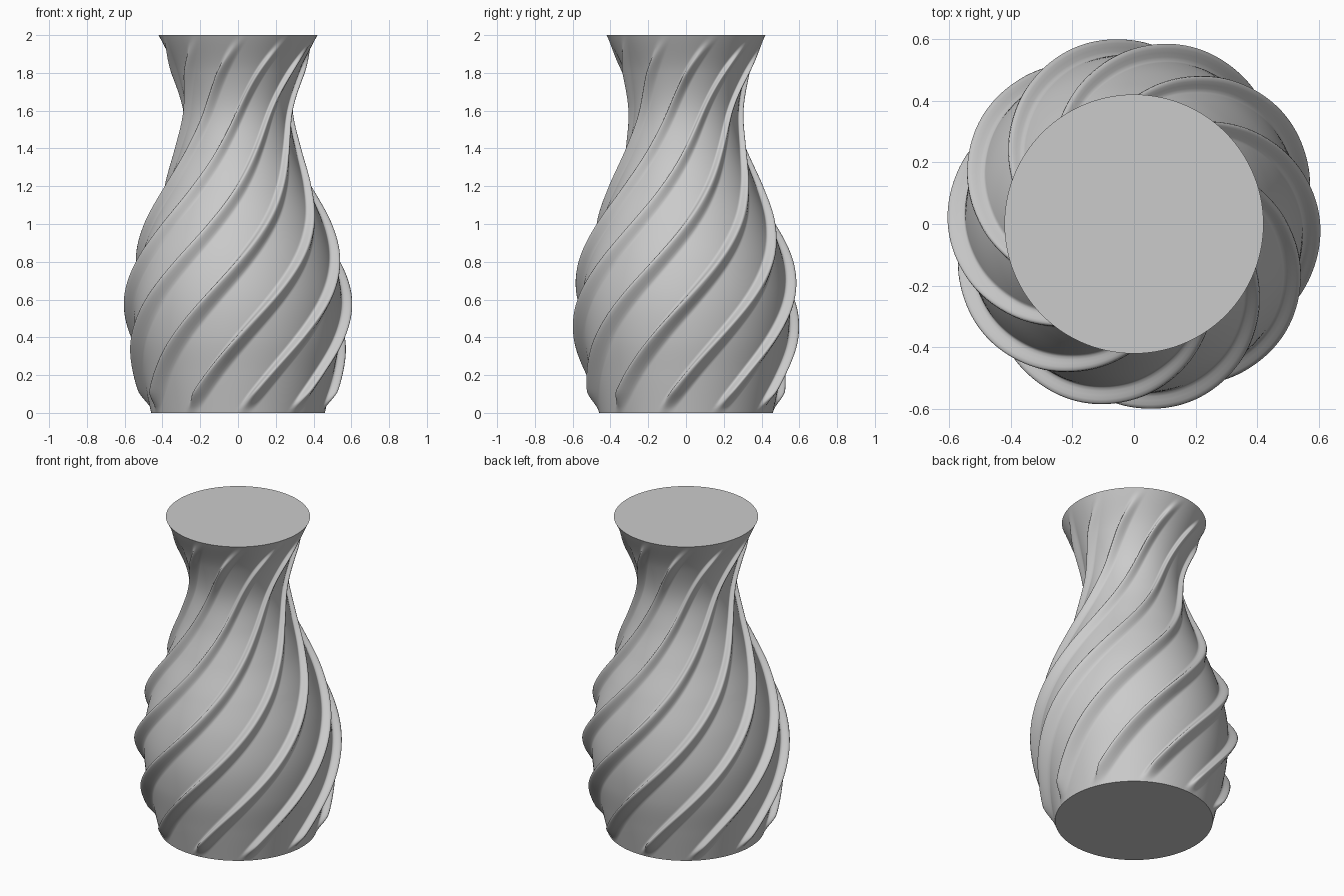
import bpy, bmesh, math

cube = bpy.data.objects.get("Cube")
if cube:
    bpy.data.objects.remove(cube, do_unlink=True)

HEIGHT, RIBS, STEPS, RINGS = 2.0, 10, 36, 110
TWIST = math.pi / 2            # turn per unit of height
RIB_HALF = math.radians(6)     # half width of a rib
LEAN = math.radians(3.2)       # how far the crest leans to one side
RIB_HEIGHT = 0.1               # as a share of the radius

# Radius of the body at even height steps of 0.2, bottom to rim
RADII = [0.46, 0.503, 0.541, 0.549, 0.517, 0.452, 0.371, 0.304, 0.277, 0.322, 0.42]


def body_radius(z):
    """Smooth curve through the profile radii."""
    t = z / HEIGHT * (len(RADII) - 1)
    i = min(int(t), len(RADII) - 2)
    t -= i
    b, c = RADII[i], RADII[i + 1]
    a = RADII[i - 1] if i else 2 * b - c
    d = RADII[i + 2] if i + 2 < len(RADII) else 2 * c - b
    return b + t / 2 * (c - a + t * (2 * a - 5 * b + 4 * c - d + t * (3 * (b - c) + d - a)))


def smooth(t):
    t = max(0.0, min(1.0, t))
    return t * t * (3 - 2 * t)


def rib_bump(u):
    """Rounded bump, one at the centre of each rib's sector."""
    return 0.5 + 0.5 * math.cos(math.pi * u / RIB_HALF) if abs(u) < RIB_HALF else 0.0


# Body with leaning spiral ribs that fade out at foot and rim
bm = bmesh.new()
sector = 2 * math.pi / RIBS
rings = []
for i in range(RINGS + 1):
    z = HEIGHT * i / RINGS
    fade = smooth(z / 0.12) * smooth((HEIGHT - z) / 0.22)
    ring = []
    for j in range(RIBS * STEPS):
        u = ((j % STEPS) / STEPS - 0.5) * sector
        bump = rib_bump(u) * fade
        angle = (j // STEPS) * sector + u + LEAN * (1 - bump) + TWIST * z
        r = body_radius(z) * (1 + RIB_HEIGHT * bump)
        ring.append(bm.verts.new((r * math.sin(angle), -r * math.cos(angle), z)))
    rings.append(ring)

for low, high in zip(rings, rings[1:]):
    for j in range(len(low)):
        k = (j + 1) % len(low)
        bm.faces.new((low[j], low[k], high[k], high[j]))

# Flat closed foot and top
bm.faces.new(rings[0][::-1])
bm.faces.new(rings[-1])

mesh = bpy.data.meshes.new("vase_body")
bm.to_mesh(mesh)
bm.free()
vase = bpy.data.objects.new("vase_body", mesh)
bpy.context.collection.objects.link(vase)

# Plain grey material
grey = bpy.data.materials.new("plain_grey")
grey.use_nodes = True
colour = (0.6, 0.6, 0.6, 1.0)
grey.diffuse_color = colour
grey.node_tree.nodes["Principled BSDF"].inputs["Base Color"].default_value = colour
mesh.materials.append(grey)

# Smooth sides, crisp foot and rim
bpy.ops.object.select_all(action="DESELECT")
vase.select_set(True)
bpy.context.view_layer.objects.active = vase
bpy.ops.object.shade_smooth_by_angle(angle=math.radians(60))
